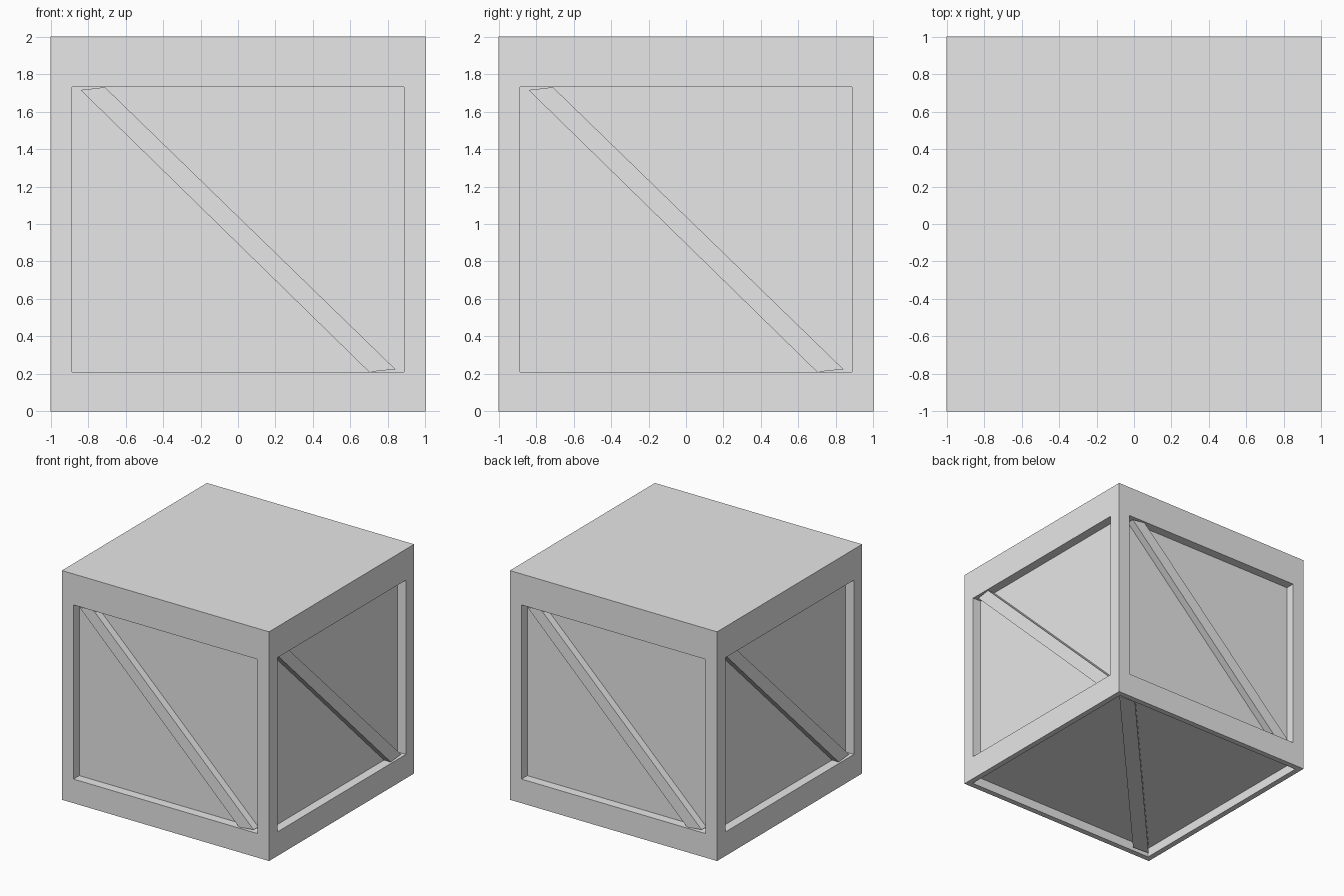
import bpy, bmesh
from math import pi
from mathutils import Matrix, Vector

if "Cube" in bpy.data.objects:
    bpy.data.objects.remove(bpy.data.objects["Cube"])

grey = bpy.data.materials.new("plain_grey")
grey.use_nodes = True
colour = (0.8, 0.8, 0.8, 1)
grey.diffuse_color = colour
grey.node_tree.nodes["Principled BSDF"].inputs["Base Color"].default_value = colour

DEPTH = 0.08           # depth of the recessed panels
SINK = 0.015           # braces sit just below the frame face
LOW, HIGH = 0.21, 1.73  # panel height range


def finish(bm, name):
    bmesh.ops.recalc_face_normals(bm, faces=bm.faces)
    mesh = bpy.data.meshes.new(name)
    bm.to_mesh(mesh)
    bm.free()
    mesh.materials.append(grey)
    obj = bpy.data.objects.new(name, mesh)
    bpy.context.collection.objects.link(obj)
    return obj


def recess(bm, faces, margin, fit=None):
    """Inset each face by a margin, adjust its outline, then sink it."""
    bmesh.ops.inset_individual(bm, faces=faces, thickness=margin)
    if fit:
        for v in {v for f in faces for v in f.verts}:
            fit(v)
    bmesh.ops.inset_individual(bm, faces=faces, thickness=0, depth=-DEPTH)


def fit_height(v):
    v.co.z = HIGH if v.co.z > 1 else LOW


# Crate body with four recessed sides, a recessed base and a flat lid
bm = bmesh.new()
bmesh.ops.create_cube(bm, size=2, matrix=Matrix.Translation((0, 0, 1)))
bm.faces.ensure_lookup_table()
sides = [f for f in bm.faces if abs(f.normal.z) < 0.5]
base = [f for f in bm.faces if f.normal.z < -0.5]
recess(bm, sides, 0.16, fit_height)
recess(bm, base, 0.07)
finish(bm, "crate_body")


def brace(name, outline, inward, turn=0):
    """Slanted board: an outline extruded into its panel."""
    bm = bmesh.new()
    face = bm.faces.new([bm.verts.new(p) for p in outline])
    grown = bmesh.ops.extrude_face_region(bm, geom=[face], use_keep_orig=True)
    verts = [g for g in grown["geom"] if isinstance(g, bmesh.types.BMVert)]
    bmesh.ops.translate(bm, verts=verts, vec=Vector(inward) * (DEPTH - SINK + 0.005))
    bmesh.ops.rotate(bm, verts=bm.verts, matrix=Matrix.Rotation(turn, 3, "Z"))
    finish(bm, name)


# Diagonal brace on every side
y = -1 + SINK
side_outline = [(-0.84, y, HIGH - 0.015), (0.70, y, LOW),
                (0.84, y, LOW + 0.015), (-0.71, y, HIGH)]
for i, side in enumerate(("front", "right", "back", "left")):
    brace(side + "_brace", side_outline, (0, 1, 0), i * pi / 2)

# Diagonal brace under the base
base_outline = [(0.93, 0.92, SINK), (0.77, 0.93, SINK),
                (-0.93, -0.92, SINK), (-0.77, -0.93, SINK)]
brace("base_brace", base_outline, (0, 0, 1))
